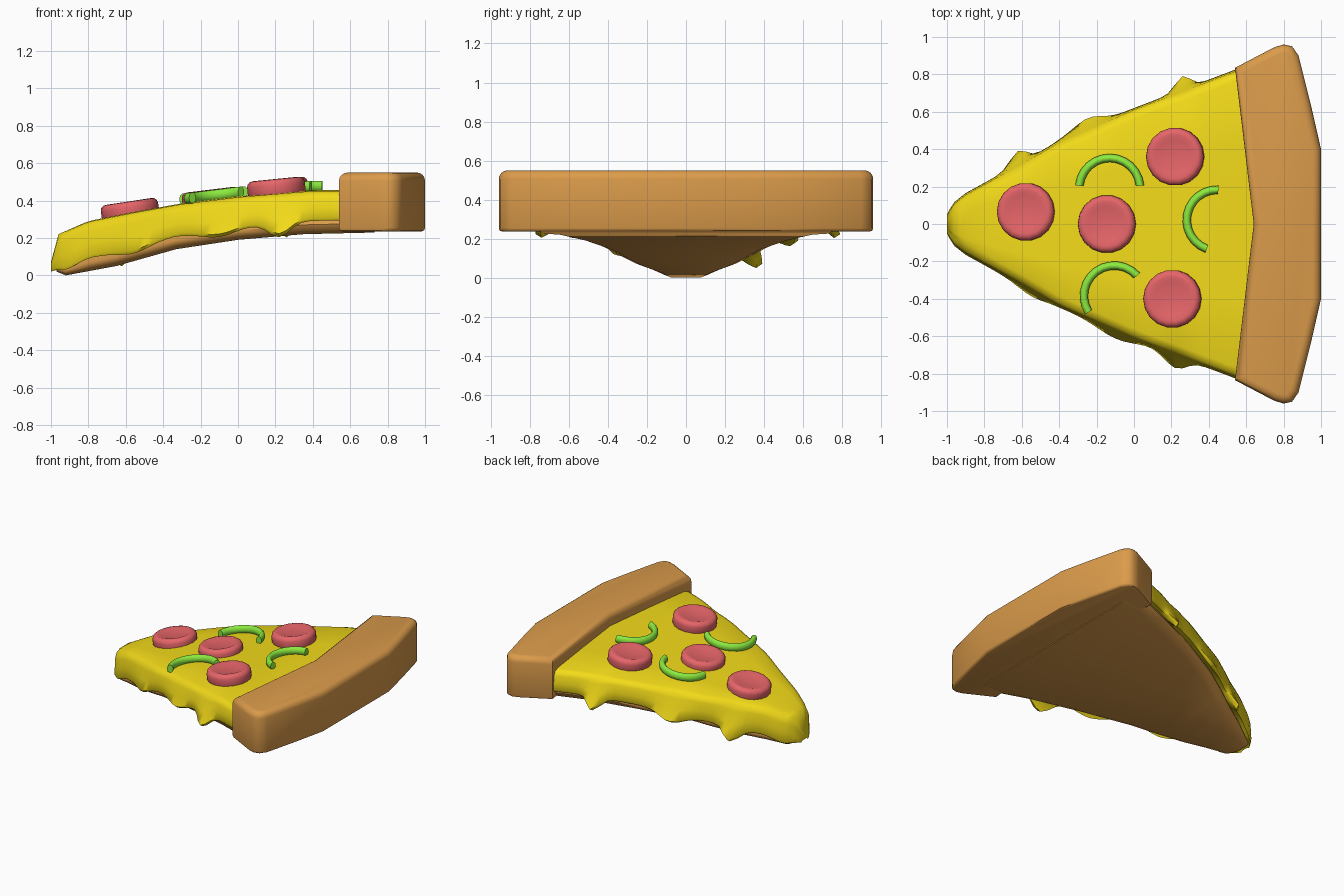
import bpy, bmesh, math
from mathutils import Vector

if "Cube" in bpy.data.objects:
    bpy.data.objects.remove(bpy.data.objects["Cube"])


def material(name, rgb):
    m = bpy.data.materials.new(name)
    m.diffuse_color = (*rgb, 1)
    m.use_nodes = True
    m.node_tree.nodes["Principled BSDF"].inputs["Base Color"].default_value = m.diffuse_color
    return m


BROWN = material("baked_dough", (0.71, 0.33, 0.07))
YELLOW = material("melted_cheese", (0.90, 0.71, 0.01))
RED = material("cured_meat", (0.79, 0.13, 0.14))
GREEN = material("green_pepper", (0.26, 0.82, 0.05))


def interp(table, x):
    if x <= table[0][0]:
        return table[0][1]
    for (x0, a), (x1, b) in zip(table, table[1:]):
        if x <= x1:
            return a + (b - a) * (x - x0) / (x1 - x0)
    return table[-1][1]


UNDER = [(-0.97, 0.02), (-0.92, 0.0), (-0.65, 0.05), (-0.33, 0.14), (0, 0.19), (0.35, 0.22), (0.73, 0.229)]
TOP = [(-1, 0.07), (-0.96, 0.22), (-0.8, 0.29), (-0.55, 0.34), (-0.3, 0.385), (0, 0.422), (0.4, 0.455)]
WIDTH = [(-1, 0.04), (-0.97, 0.1), (-0.9, 0.155), (-0.8, 0.21), (-0.6, 0.32), (-0.4, 0.435), (0, 0.61),
         (0.54, 0.815), (0.68, 0.83)]
# Drips per side: centre x, length, spread
DRIPS = {-1: [(-0.55, 0.03, 0.1), (-0.1, 0.04, 0.13), (0.22, 0.075, 0.08)],
         1: [(-0.62, 0.08, 0.06), (-0.25, 0.06, 0.11), (0.26, 0.08, 0.055)]}


def finish(bm, name, mat, angle=40):
    bmesh.ops.recalc_face_normals(bm, faces=bm.faces)
    me = bpy.data.meshes.new(name)
    bm.to_mesh(me)
    bm.free()
    ob = bpy.data.objects.new(name, me)
    bpy.context.collection.objects.link(ob)
    me.materials.append(mat)
    bpy.ops.object.select_all(action='DESELECT')
    bpy.context.view_layer.objects.active = ob
    ob.select_set(True)
    bpy.ops.object.shade_smooth_by_angle(angle=math.radians(angle))
    return ob


def loft(name, stations, section, mat, angle=40):
    bm = bmesh.new()
    rings = [[bm.verts.new((x, y, z)) for y, z in section(x)] for x in stations]
    n = len(rings[0])
    for a, b in zip(rings, rings[1:]):
        for i in range(n):
            j = (i + 1) % n
            bm.faces.new((a[i], a[j], b[j], b[i]))
    bm.faces.new(rings[0])
    bm.faces.new(rings[-1])
    return finish(bm, name, mat, angle)


# Thin curved dough base
def dough_section(x):
    w, z = interp(WIDTH, x) - 0.025, interp(UNDER, x)
    k = min(1, w / 0.2)
    half = [(w - 0.07 * k, z), (w - 0.015 * k, z + 0.02 * k), (w, z + 0.05 * k), (w - 0.02 * k, z + 0.09 * k)]
    return half + [(-y, h) for y, h in reversed(half)]


loft("dough_base", [-0.97, -0.92, -0.8, -0.65, -0.49, -0.33, -0.16, 0, 0.18, 0.35, 0.54, 0.73],
     dough_section, BROWN, 50)


# Cheese layer hanging over the edges in drips
def cheese_half(x, side):
    w, t = interp(WIDTH, x), interp(TOP, x)
    drip = sum(d * math.exp(-((x - c) / s) ** 2) for c, d, s in DRIPS[side])
    k = min(1, (x + 1) / 0.2)
    low = max(0.012, interp(UNDER, x) + 0.07 * k - drip)
    h = t - low
    r = min(0.05, w * 0.5)
    out = 0.9 * drip
    return [(side * y, z) for y, z in (
        (w * 0.5, t), (w - r, t - 0.004), (w - r * 0.3, t - 0.1 * h), (w, t - 0.26 * h),
        (w + 0.006 + out * 0.4, t - 0.6 * h), (w + 0.01 + out, low + 0.08 * h),
        (w + out * 0.7, low), (w - r * 0.9, low + drip + 0.01))]


def cheese_section(x):
    return cheese_half(x, 1) + cheese_half(x, -1)[::-1]


loft("cheese", [-1, -0.985, -0.96, -0.93] + [-0.9 + 0.04 * i for i in range(40)], cheese_section, YELLOW, 60)

# Thick outer crust
bm = bmesh.new()
half = [(0.54, 0.835), (0.75, 0.945), (0.80, 0.96), (0.845, 0.95), (0.88, 0.90), (0.945, 0.64), (1.0, 0.40)]
outline = half + [(x, -y) for x, y in reversed(half)] + [(0.64, 0.0)]
base = bm.faces.new([bm.verts.new((x, y, 0.235)) for x, y in outline])
up = bmesh.ops.extrude_face_region(bm, geom=[base])["geom"]
bmesh.ops.translate(bm, verts=[v for v in up if isinstance(v, bmesh.types.BMVert)], vec=(0, 0, 0.315))
bmesh.ops.recalc_face_normals(bm, faces=bm.faces)
for level, width, seg in ((0.55, 0.045, 4), (0.235, 0.018, 2)):
    rim = [e for e in bm.edges if all(abs(v.co.z - level) < 1e-4 for v in e.verts)]
    bmesh.ops.bevel(bm, geom=rim, offset=width, segments=seg, profile=0.5, affect='EDGES')
finish(bm, "crust", BROWN, 45)

# Round meat slices, tilted to follow the cheese
for i, (x, y, z, tilt) in enumerate([(-0.585, 0.065, 0.395, 0.15), (-0.15, 0.0, 0.458, 0.12),
                                     (0.215, 0.36, 0.515, 0.1), (0.2, -0.4, 0.515, 0.1)]):
    bm = bmesh.new()
    prof = [(0.0, -0.01), (0.095, -0.008), (0.12, 0), (0.138, -0.003), (0.151, -0.015), (0.155, -0.03),
            (0.155, -0.07), (0.148, -0.09), (0.0, -0.09)]
    vs = [bm.verts.new((r, 0, h)) for r, h in prof]
    es = [bm.edges.new(p) for p in zip(vs, vs[1:])]
    bmesh.ops.spin(bm, geom=vs + es, axis=(0, 0, 1), cent=(0, 0, 0), steps=18, angle=math.tau)
    bmesh.ops.remove_doubles(bm, verts=bm.verts, dist=1e-4)
    ob = finish(bm, f"meat_slice_{i + 1}", RED, 50)
    ob.location = (x, y, z)
    ob.rotation_euler = (0, -tilt, 0)

# Curved pepper strips: centre and start/end angles
for i, (cx, cy, a0, a1) in enumerate([(-0.13, 0.19, 5, 175), (0.445, 0.02, 88, 250), (-0.105, -0.385, 42, 212)]):
    bm = bmesh.new()
    rings = []
    for s in range(13):
        a = math.radians(a0 + (a1 - a0) * s / 12)
        d = Vector((math.cos(a), math.sin(a), 0))
        c = Vector((cx, cy, 0)) + d * 0.163
        c.z = interp(TOP, c.x) + 0.022
        ring = [math.tau * k / 10 for k in range(10)]
        rings.append([bm.verts.new(c + d * 0.022 * math.cos(q) + Vector((0, 0, 0.03 * math.sin(q)))) for q in ring])
    for a, b in zip(rings, rings[1:]):
        for k in range(10):
            bm.faces.new((a[k], a[k - 1], b[k - 1], b[k]))
    bm.faces.new(rings[0])
    bm.faces.new(rings[-1])
    finish(bm, f"pepper_strip_{i + 1}", GREEN, 50)
